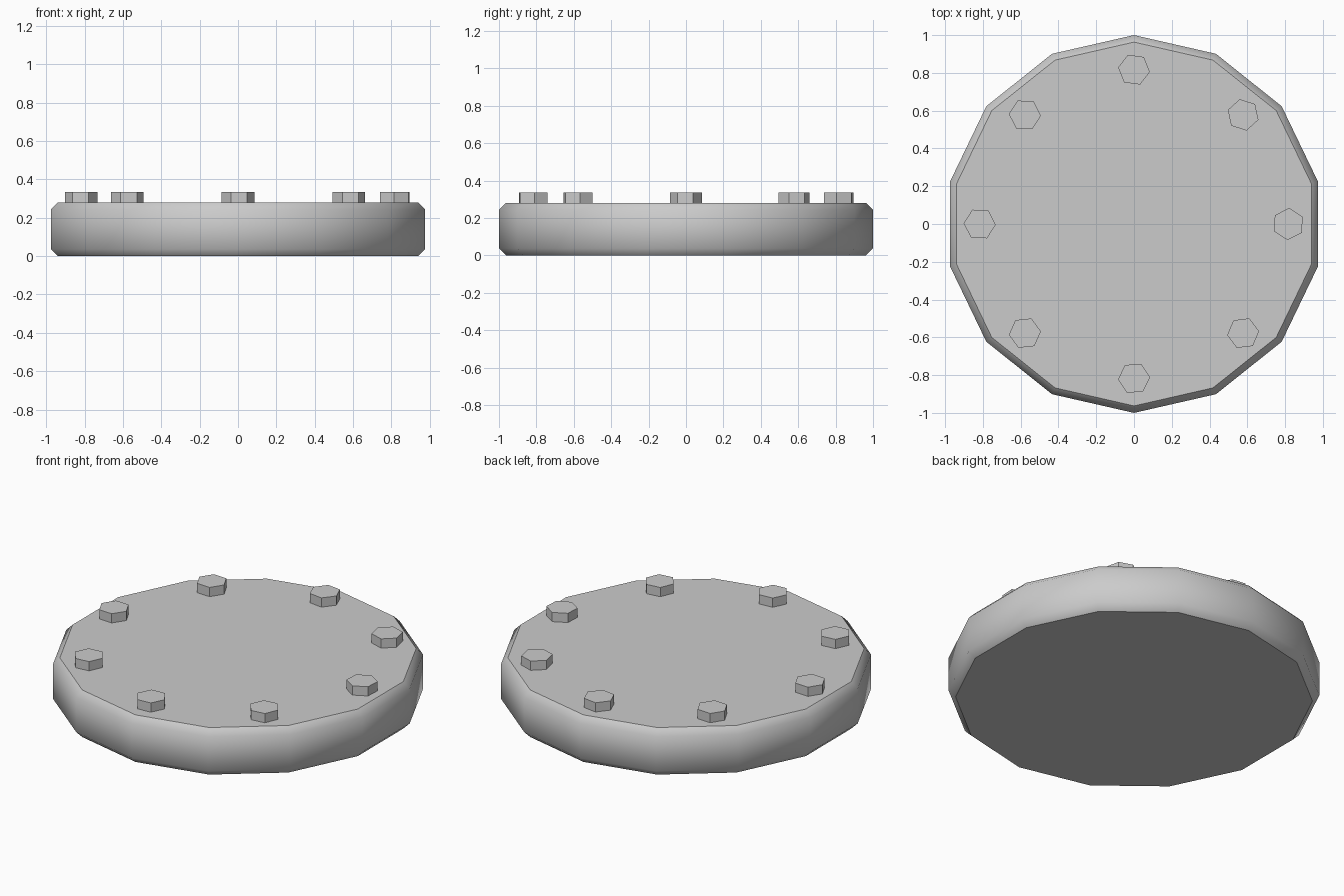
import bpy, bmesh
from math import radians, cos, sin, pi

if "Cube" in bpy.data.objects:
    bpy.data.objects.remove(bpy.data.objects["Cube"])


def loft_rings(name, rings, sides, phase, loc=(0, 0, 0)):
    """Capped prism lofted through (radius, z) rings."""
    bm = bmesh.new()
    loops = []
    for r, z in rings:
        loops.append([bm.verts.new((r * cos(phase + 2 * pi * i / sides),
                                    r * sin(phase + 2 * pi * i / sides), z))
                      for i in range(sides)])
    for a, b in zip(loops, loops[1:]):
        for i in range(sides):
            j = (i + 1) % sides
            f = bm.faces.new((a[i], a[j], b[j], b[i]))
            f.smooth = len(rings) > 2
    bm.faces.new(loops[0][::-1])
    bm.faces.new(loops[-1])
    # Crisp rims around the flat caps
    for loop in (loops[0], loops[-1]):
        for i in range(sides):
            bm.edges.get((loop[i], loop[(i + 1) % sides])).smooth = False
    mesh = bpy.data.meshes.new(name)
    bm.to_mesh(mesh)
    bm.free()
    obj = bpy.data.objects.new(name, mesh)
    obj.location = loc
    bpy.context.collection.objects.link(obj)
    return obj


# Fourteen-sided chamfered disc
loft_rings("cover_disc", [(0.963, 0), (1, 0.037), (1, 0.243), (0.963, 0.28)],
           14, pi / 2)

# Ring of hex bolts, each turned a little differently
turns = [27, 42, 52, 57, 57, 6, 4, 7]
for i, turn in enumerate(turns):
    a = i * pi / 4
    loft_rings(f"hex_bolt_{i + 1}", [(0.085, 0.26), (0.085, 0.335)], 6,
               radians(turn), (0.817 * cos(a), 0.817 * sin(a), 0))
